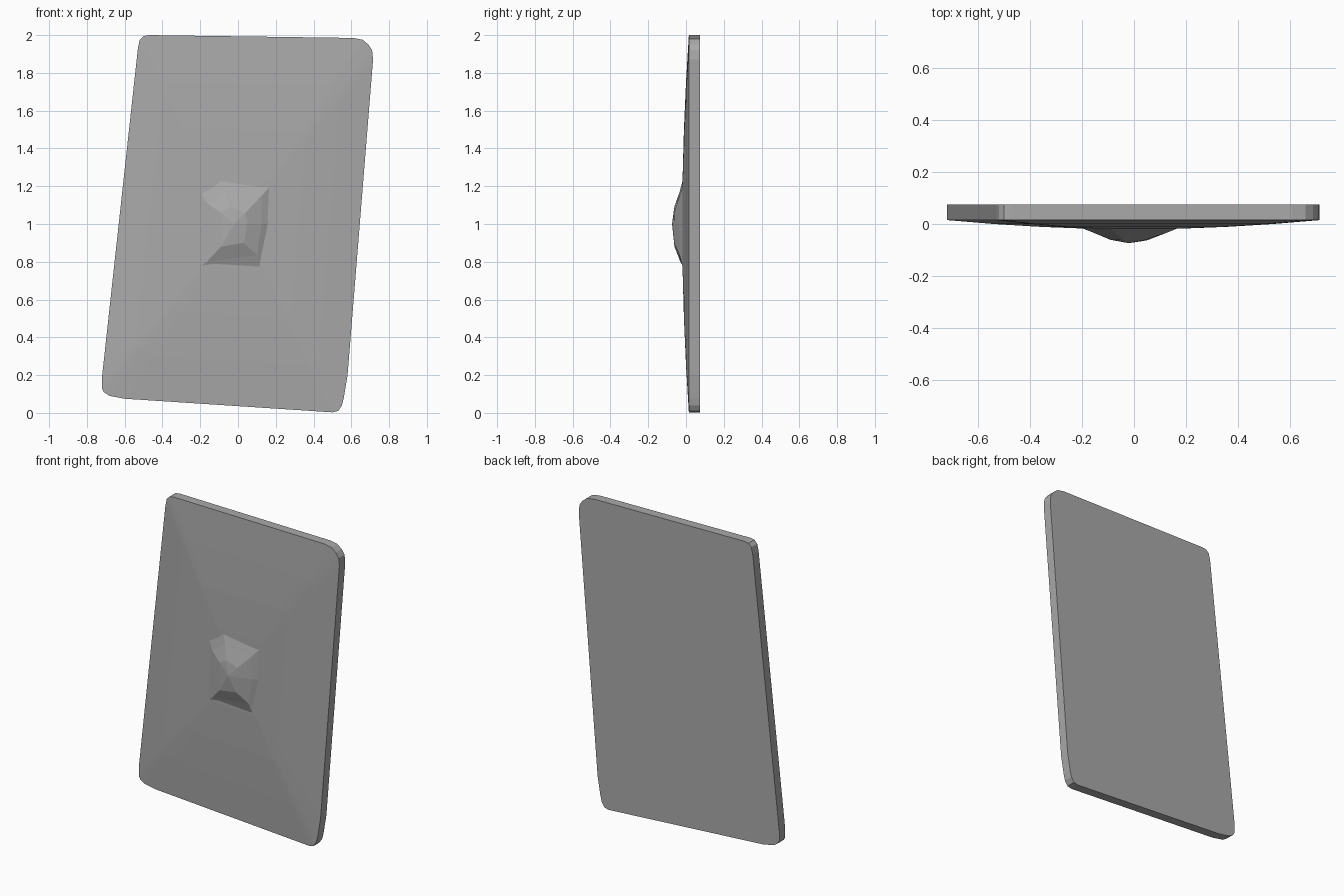
import bpy, bmesh

if "Cube" in bpy.data.objects:
    bpy.data.objects.remove(bpy.data.objects["Cube"])

# One grey for the whole piece
grey = bpy.data.materials.new("plain grey")
grey.diffuse_color = (0.40, 0.40, 0.40, 1)
grey.use_nodes = True
grey.node_tree.nodes["Principled BSDF"].inputs["Base Color"].default_value = grey.diffuse_color

# Leaning rounded rectangle, listed counter-clockwise as (x, z)
OUTLINE = [(-.72, .19), (-.72, .13), (-.71, .11), (-.68, .09), (-.60, .075),
           (.50, .003), (.53, .01), (.55, .04), (.56, .08), (.58, .20),
           (.715, 1.87), (.71, 1.92), (.69, 1.95), (.66, 1.975), (.61, 1.985),
           (-.47, 2.0), (-.50, 1.995), (-.52, 1.975), (-.53, 1.93)]


def loft(name, rings, tip=None, cap_back=False):
    """Join equal-length rings of (x, y, z) points, closing on a tip or flat cap."""
    bm = bmesh.new()
    loops = [[bm.verts.new(p) for p in ring] for ring in rings]
    for a, b in zip(loops, loops[1:]):
        for i in range(len(a)):
            j = (i + 1) % len(a)
            bm.faces.new((a[i], a[j], b[j], b[i]))
    if cap_back:
        bm.faces.new(loops[0][::-1])
    if tip:
        t = bm.verts.new(tip)
        for i in range(len(loops[-1])):
            bm.faces.new((loops[-1][i], loops[-1][(i + 1) % len(loops[-1])], t))
    bmesh.ops.recalc_face_normals(bm, faces=bm.faces)
    me = bpy.data.meshes.new(name)
    bm.to_mesh(me)
    bm.free()
    me.materials.append(grey)
    ob = bpy.data.objects.new(name, me)
    bpy.context.collection.objects.link(ob)
    return ob


def scaled(s, y):
    return [(x * s, y, 1 + (z - 1) * s) for x, z in OUTLINE]


# Flat-backed panel with a shallow domed front
loft("panel", [scaled(1, .075), scaled(1, .015), scaled(.75, .0),
               scaled(.5, -.011), scaled(.25, -.018)],
     tip=(0, -.021, 1), cap_back=True)

# Crumpled central boss
base = [(-.21, -.012, .77), (.12, -.012, .75), (.17, -.012, 1.0),
        (.18, -.012, 1.21), (-.10, -.012, 1.25), (-.20, -.012, 1.17)]
foot = [(-.165, -.030, .80), (.10, -.034, .835), (.125, -.034, 1.0),
        (.125, -.034, 1.15), (-.07, -.034, 1.17), (-.165, -.030, 1.11)]
crown = [(-.09, -.061, .88), (.03, -.063, .90), (.05, -.063, 1.0),
         (.04, -.062, 1.06), (-.04, -.062, 1.09), (-.09, -.060, 1.06)]
loft("boss", [base, foot, crown], tip=(-.02, -.074, 1.0))
